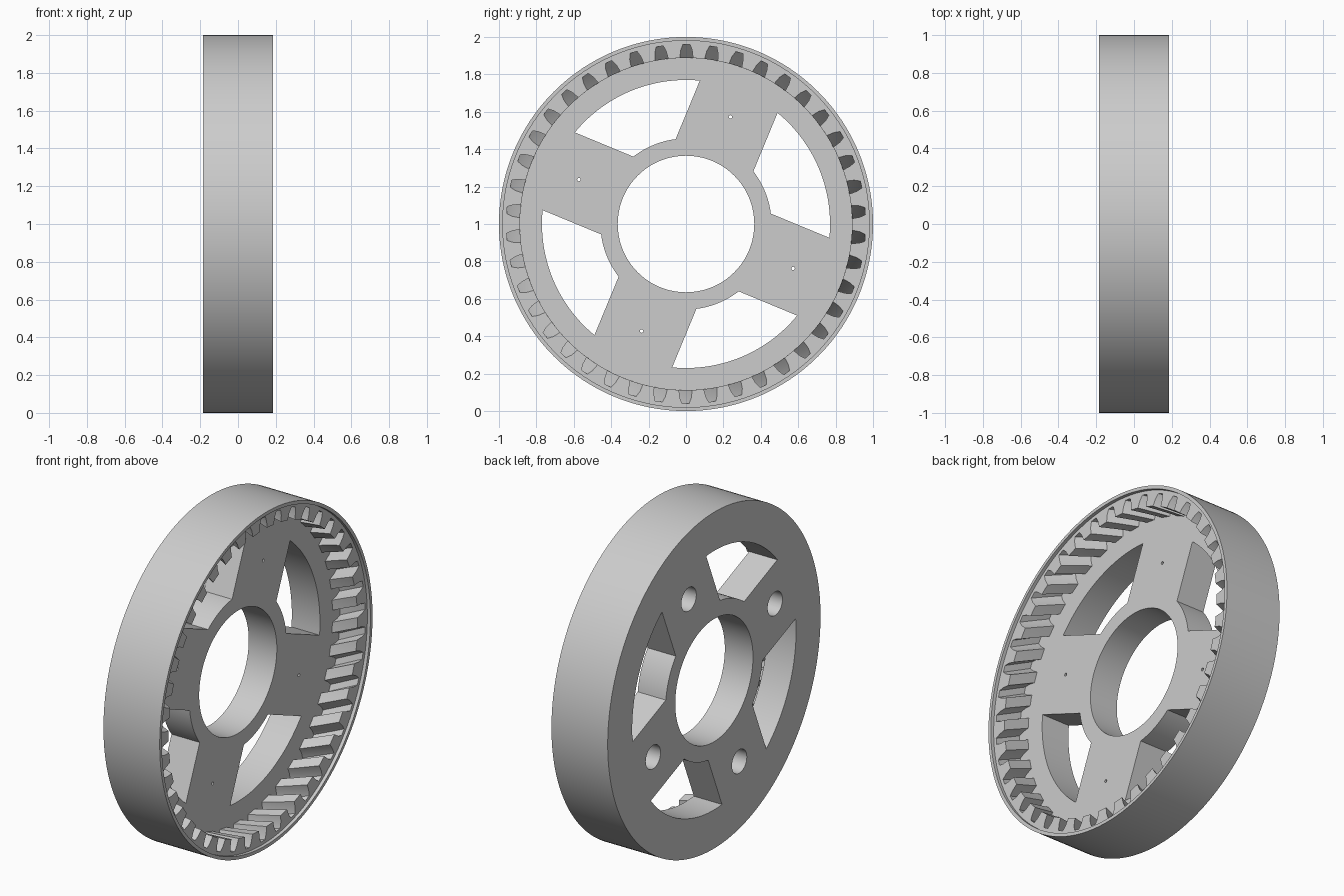
import bpy, bmesh, math

if "Cube" in bpy.data.objects:
    bpy.data.objects.remove(bpy.data.objects["Cube"])

HALF = 0.185        # half of the wheel width along x
AXIS_Z = 1.0        # height of the wheel axis
WEB_X = 0.0         # face of the web inside the toothed recess
LIP_X = 0.165       # front ends of the teeth
TEETH = 42
TWIST = 0.083       # rotation of the teeth over their length
ARM_ANGLE = math.radians(67.5)
ARM_HALF = 0.225

grey = bpy.data.materials.new("plain grey")
grey.use_nodes = True
grey.diffuse_color = (0.604, 0.604, 0.604, 1)
grey.node_tree.nodes["Principled BSDF"].inputs["Base Color"].default_value = grey.diffuse_color


def arc(radius, start, end, steps):
    return [(radius, start + (end - start) * i / steps) for i in range(steps + 1)]


def circle(radius, steps):
    return arc(radius, 0, math.tau, steps)[:-1]


def loft(name, outline, x0, x1, steps=1, twist=0.0, centre=(0, 0)):
    """Solid along x from a polar outline, turned by twist at x0 and by zero at x1."""
    bm = bmesh.new()
    rings = []
    for s in range(steps + 1):
        t = s / steps
        turn = twist * (1 - t)
        rings.append([bm.verts.new((x0 + (x1 - x0) * t,
                                    centre[0] + r * math.cos(a + turn),
                                    AXIS_Z + centre[1] + r * math.sin(a + turn)))
                      for r, a in outline])
    n = len(outline)
    for low, high in zip(rings, rings[1:]):
        for i in range(n):
            j = (i + 1) % n
            bm.faces.new((low[i], low[j], high[j], high[i]))
    bm.faces.new(rings[0][::-1])
    bm.faces.new(rings[-1])
    bmesh.ops.recalc_face_normals(bm, faces=bm.faces)
    mesh = bpy.data.meshes.new(name)
    bm.to_mesh(mesh)
    bm.free()
    mesh.materials.append(grey)
    obj = bpy.data.objects.new(name, mesh)
    bpy.context.collection.objects.link(obj)
    return obj


def cut(body, cutter):
    cutter.hide_render = True
    mod = body.modifiers.new("cut", "BOOLEAN")
    mod.operation = "DIFFERENCE"
    mod.solver = "EXACT"
    mod.object = cutter
    bpy.context.view_layer.objects.active = body
    bpy.ops.object.modifier_apply(modifier=mod.name)
    bpy.data.objects.remove(cutter)


# Solid wheel
wheel = loft("ring_gear_wheel", circle(1.0, 192), -HALF, HALF)

# Shallow lip in front of the teeth
cut(wheel, loft("lip_cutter", circle(0.98, 192), LIP_X, HALF + 0.1))

# Recess with slanted internal teeth, their flanks slightly curved
flank = [(0.888, 0.04), (0.93, 0.033), (0.96, 0.02)]
pocket = []
for k in range(TEETH):
    mid = math.pi / 2 + k * math.tau / TEETH
    pocket += [(r, mid - a) for r, a in flank]
    pocket += [(r, mid + a) for r, a in reversed(flank)]
    pocket += arc(0.888, mid + 0.04, mid + math.tau / TEETH - 0.04, 3)[1:-1]
cut(wheel, loft("tooth_cutter", pocket, WEB_X, LIP_X + 0.005, 6, -TWIST))

# Central bore
cut(wheel, loft("bore_cutter", circle(0.365, 128), -1, 1))

# Four windows between the straight arms, and a stepped bolt hole in each arm
inner = math.asin(ARM_HALF / 0.457)
outer = math.asin(ARM_HALF / 0.77)
for k in range(4):
    base = ARM_ANGLE + k * math.pi / 2
    window = arc(0.77, base + outer, base + math.pi / 2 - outer, 28)
    window += arc(0.457, base + math.pi / 2 - inner, base + inner, 16)
    cut(wheel, loft("window_cutter", window, -1, 1))
    spot = (0.62 * math.cos(base), 0.62 * math.sin(base))
    cut(wheel, loft("bolt_cutter", circle(0.07, 32), -1, -0.03, centre=spot))
    cut(wheel, loft("pin_cutter", circle(0.009, 12), -1, 1, centre=spot))

# Smooth round walls, crisp edges
bpy.ops.object.select_all(action="DESELECT")
wheel.select_set(True)
bpy.context.view_layer.objects.active = wheel
bpy.ops.object.shade_smooth_by_angle(angle=math.radians(25))
